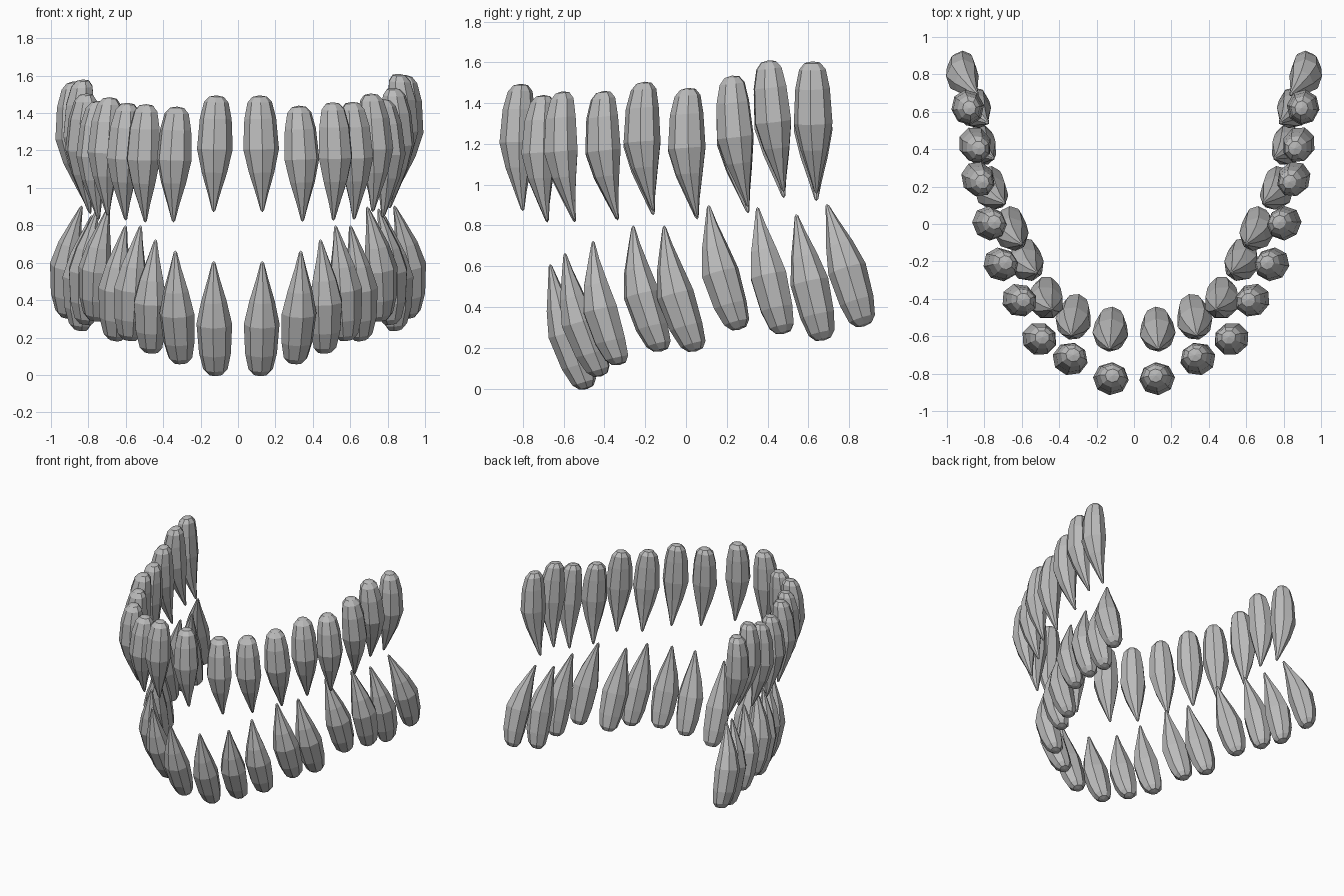
import bpy, bmesh, math
from mathutils import Vector

cube = bpy.data.objects.get("Cube")
if cube:
    bpy.data.objects.remove(cube, do_unlink=True)

enamel = bpy.data.materials.new("grey_enamel")
enamel.use_nodes = True
GREY = (0.5, 0.5, 0.5, 1)
enamel.diffuse_color = GREY
enamel.node_tree.nodes["Principled BSDF"].inputs["Base Color"].default_value = GREY

# Tooth profile: position from root to tip, radius
PROFILE = [(0.012, 0.038), (0.06, 0.064), (0.2, 0.083), (0.46, 0.093),
           (0.66, 0.066), (0.85, 0.031), (0.985, 0.009)]
SIDES = 8
ARCH_CENTRE = Vector((0, 0.75, 0))


def tooth(name, root, tip, bulge):
    """A faceted fang that bows outward between its root and tip."""
    root, tip = Vector(root), Vector(tip)
    axis = (tip - root).normalized()
    outward = (root + tip) / 2 - ARCH_CENTRE
    outward.z = 0
    outward = (outward - axis * outward.dot(axis)).normalized()
    across = axis.cross(outward)
    bm = bmesh.new()
    rings = []
    for t, radius in PROFILE:
        centre = root.lerp(tip, t) + outward * bulge * math.sin(math.pi * t)
        ring = []
        for i in range(SIDES):
            a = math.tau * i / SIDES
            ring.append(bm.verts.new(centre + across * radius * 1.03 * math.sin(a)
                                     + outward * radius * 0.95 * math.cos(a)))
        rings.append(ring)
    for low, high in zip(rings, rings[1:]):
        for i in range(SIDES):
            j = (i + 1) % SIDES
            bm.faces.new((low[i], low[j], high[j], high[i]))
    # Pointed caps at both ends
    for ring, end in ((rings[0], root), (rings[-1], tip)):
        point = bm.verts.new(end)
        for i in range(SIDES):
            bm.faces.new((ring[i], ring[(i + 1) % SIDES], point))
    bmesh.ops.recalc_face_normals(bm, faces=bm.faces)
    mesh = bpy.data.meshes.new(name)
    bm.to_mesh(mesh)
    bm.free()
    mesh.materials.append(enamel)
    bpy.context.collection.objects.link(bpy.data.objects.new(name, mesh))


# Root and tip of each tooth on the left side, front to back
UPPER = [((.115, -.81, 1.495), (.13, -.80, .87)),
         ((.325, -.70, 1.44), (.345, -.68, .82)),
         ((.505, -.605, 1.458), (.51, -.545, .825)),
         ((.61, -.405, 1.46), (.62, -.335, .83)),
         ((.71, -.205, 1.505), (.72, -.16, .87)),
         ((.775, .01, 1.475), (.775, .055, .84)),
         ((.83, .225, 1.535), (.81, .305, .89)),
         ((.86, .405, 1.61), (.825, .48, .965)),
         ((.895, .62, 1.605), (.83, .64, .955))]
LOWER = [((.12, -.485, -.003), (.13, -.667, .61)),
         ((.305, -.415, .06), (.335, -.595, .665)),
         ((.465, -.325, .115), (.44, -.456, .725)),
         ((.58, -.12, .182), (.52, -.26, .8)),
         ((.655, .05, .182), (.6, -.108, .8)),
         ((.765, .262, .288), (.69, .11, .9)),
         ((.815, .48, .268), (.75, .35, .89)),
         ((.84, .675, .235), (.78, .54, .855)),
         ((.915, .875, .305), (.835, .69, .905))]
# The right upper teeth hang slightly lower and further in toward the back
DROP = [0, .005, .01, .005, .02, .01, .03, .03, .035]
INSET = [0, 0, .015, .02, .025, .03, .02, .03, .015]

for row, teeth in (("upper", UPPER), ("lower", LOWER)):
    for n, (root, tip) in enumerate(teeth):
        bulge = min(.022 + .01 * n, .04)
        tooth(f"left_{row}_tooth_{n + 1}", root, tip, bulge)
        shift = Vector((INSET[n], 0, -DROP[n])) if row == "upper" else Vector()
        flip = [Vector((-p[0], p[1], p[2])) + shift for p in (root, tip)]
        tooth(f"right_{row}_tooth_{n + 1}", *flip, bulge)
